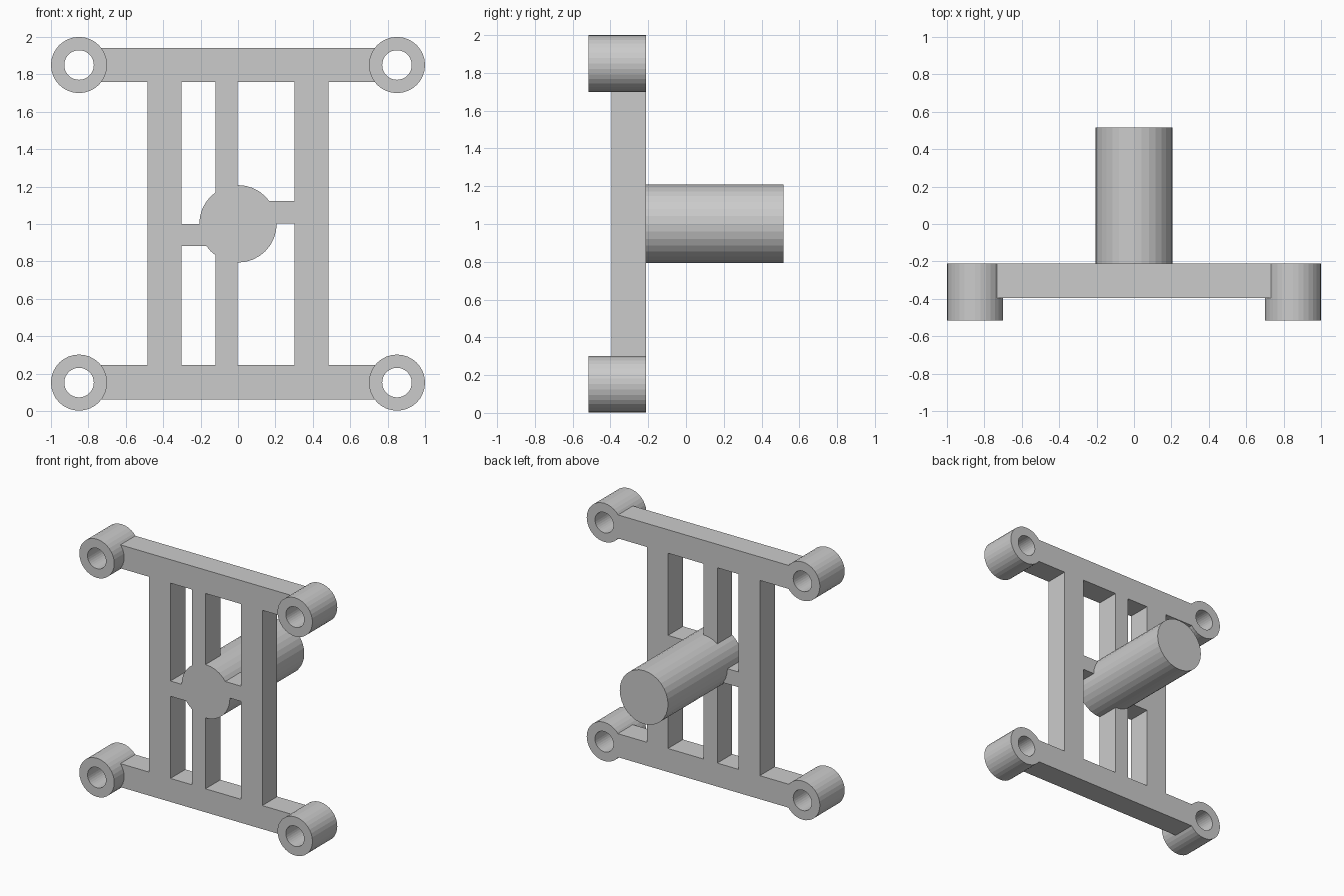
import bpy, math

if "Cube" in bpy.data.objects:
    bpy.data.objects.remove(bpy.data.objects["Cube"])

Y_BACK, Y_FRAME, Y_BOSS, Y_POST = -0.212, -0.395, -0.516, 0.516
Z_MID, Z_LOW, Z_HIGH = 1.001, 0.152, 1.85


def box(name, x0, x1, z0, z1):
    """Bar of frame thickness spanning the given x and z range."""
    bpy.ops.mesh.primitive_cube_add(
        size=1, location=((x0 + x1) / 2, (Y_FRAME + Y_BACK) / 2, (z0 + z1) / 2))
    ob = bpy.context.object
    ob.name = name
    ob.scale = (x1 - x0, Y_BACK - Y_FRAME, z1 - z0)
    bpy.ops.object.transform_apply(location=True, rotation=True, scale=True)
    return ob


def rod(name, x, z, radius, y0, y1):
    """Cylinder running along y."""
    bpy.ops.mesh.primitive_cylinder_add(
        vertices=32, radius=radius, depth=y1 - y0,
        location=(x, (y0 + y1) / 2, z), rotation=(math.pi / 2, 0, 0))
    ob = bpy.context.object
    ob.name = name
    bpy.ops.object.transform_apply(location=True, rotation=True, scale=True)
    return ob


def combine(target, tool, operation):
    """Apply a boolean and discard the tool object."""
    mod = target.modifiers.new("bool", 'BOOLEAN')
    mod.operation, mod.solver, mod.object = operation, 'EXACT', tool
    tool.hide_render = True
    bpy.context.view_layer.objects.active = target
    bpy.ops.object.modifier_apply(modifier=mod.name)
    bpy.data.objects.remove(tool, do_unlink=True)


# Horizontal rails, upright pillars
parts = [box("rail", -0.75, 0.75, z - 0.091, z + 0.091) for z in (Z_LOW + 0.002, Z_HIGH)]
parts += [box("pillar", x - 0.091, x + 0.091, Z_LOW, Z_HIGH) for x in (-0.394, 0.394)]

# Thin centre rib and the two offset spokes
parts.append(box("centre_rib", -0.12, -0.002, Z_LOW, Z_HIGH))
parts.append(box("left_spoke", -0.39, -0.06, 0.882, 1.0))
parts.append(box("right_spoke", -0.06, 0.39, 1.004, 1.122))

# Central post and corner bosses
parts.append(rod("post", 0, Z_MID, 0.207, Y_FRAME, Y_POST))
corners = [(x, z) for x in (-0.85, 0.85) for z in (Z_LOW, Z_HIGH)]
parts += [rod("boss", x, z, 0.15, Y_BOSS, Y_BACK) for x, z in corners]

# Fuse everything, then drill the bolt holes
bracket = parts[0]
for part in parts[1:]:
    combine(bracket, part, 'UNION')
for x, z in corners:
    combine(bracket, rod("hole_cutter", x, z, 0.079, -0.7, 0), 'DIFFERENCE')
bracket.name = "mounting_bracket"
bracket.data.name = "mounting_bracket"
